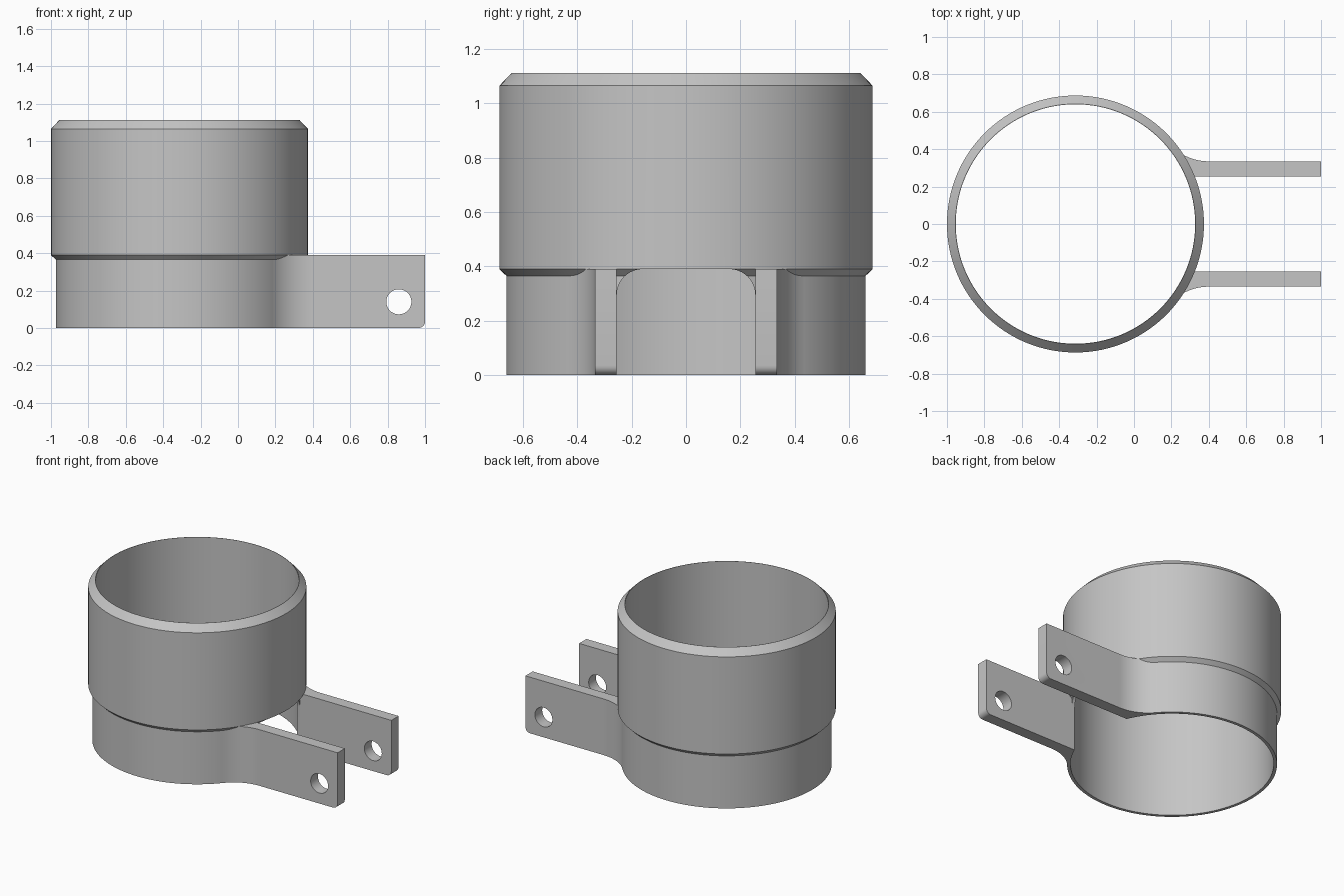
import bpy, bmesh, math
from mathutils import Vector, Matrix

cube = bpy.data.objects.get("Cube")
if cube:
    bpy.data.objects.remove(cube, do_unlink=True)

CX = -0.313                              # axis of the sleeve
R_IN, R_LOW, R_OUT = 0.64, 0.661, 0.687
HEIGHT, EAR_TOP = 1.112, 0.39
GAP, EAR_OUT = 0.255, 0.335              # inner and outer y of the ears

grey = bpy.data.materials.new("plain grey")
grey.use_nodes = True
grey.diffuse_color = (0.56, 0.56, 0.56, 1)
grey.node_tree.nodes["Principled BSDF"].inputs["Base Color"].default_value = grey.diffuse_color


def make(name, bm):
    bmesh.ops.recalc_face_normals(bm, faces=bm.faces)
    mesh = bpy.data.meshes.new(name)
    bm.to_mesh(mesh)
    bm.free()
    mesh.materials.append(grey)
    ob = bpy.data.objects.new(name, mesh)
    bpy.context.collection.objects.link(ob)
    return ob


def prism(points, offset):
    """Extrude a closed outline of 3D points."""
    bm = bmesh.new()
    face = bm.faces.new([bm.verts.new(p) for p in points])
    new = bmesh.ops.extrude_face_region(bm, geom=[face], use_keep_orig=True)["geom"]
    bmesh.ops.translate(bm, vec=offset, verts=[v for v in new if isinstance(v, bmesh.types.BMVert)])
    return bm


def arc(cx, cy, r, a0, a1, n):
    return [(cx + r * math.cos(a0 + (a1 - a0) * i / n),
             cy + r * math.sin(a0 + (a1 - a0) * i / n)) for i in range(n + 1)]


def cut(ob, cutter):
    cutter.hide_render = True
    mod = ob.modifiers.new("cut", "BOOLEAN")
    mod.operation, mod.solver, mod.object = "DIFFERENCE", "EXACT", cutter
    activate(ob)
    bpy.ops.object.modifier_apply(modifier=mod.name)
    bpy.data.objects.remove(cutter, do_unlink=True)


def activate(ob):
    bpy.ops.object.select_all(action="DESELECT")
    ob.select_set(True)
    bpy.context.view_layer.objects.active = ob


def smooth(ob):
    activate(ob)
    bpy.ops.object.shade_smooth_by_angle(angle=math.radians(25))


# Sleeve: stepped wall with a chamfered rim, turned around its axis
profile = [(R_IN, 0), (R_LOW, 0), (R_LOW, 0.365), (R_OUT, EAR_TOP),
           (R_OUT, 1.065), (R_IN + 0.002, HEIGHT), (R_IN, HEIGHT)]
bm = bmesh.new()
verts = [bm.verts.new((CX + r, 0, z)) for r, z in profile]
edges = [bm.edges.new((verts[i], verts[(i + 1) % len(verts)])) for i in range(len(verts))]
bmesh.ops.spin(bm, geom=verts + edges, cent=(CX, 0, 0), axis=(0, 0, 1),
               angle=math.tau, steps=128, use_merge=True)
bmesh.ops.remove_doubles(bm, verts=bm.verts, dist=0.0001)
sleeve = make("sleeve", bm)

# Round-topped opening between the ears
r = 0.095
outline = [(GAP, -0.1)]
outline += arc(GAP - r, EAR_TOP - r, r, 0, math.pi / 2, 12)
outline += arc(r - GAP, EAR_TOP - r, r, math.pi / 2, math.pi, 12)
outline += [(-GAP, -0.1)]
cut(sleeve, make("opening_cutter", prism([(0, y, z) for y, z in outline], Vector((0.6, 0, 0)))))
smooth(sleeve)

# Ears: straight plates blended tangentially into the sleeve
fx = 0.4
dx = fx - CX
fr = (dx ** 2 + EAR_OUT ** 2 - R_LOW ** 2) / (2 * (R_LOW - EAR_OUT))
fy = EAR_OUT + fr
touch = math.atan2(fy, dx)
r_mid = (R_IN + R_LOW) / 2
plan = arc(fx, fy, fr, touch - math.pi, -math.pi / 2, 16)
plan += [(1, EAR_OUT), (1, GAP)]
plan += arc(CX, 0, r_mid, math.asin(GAP / r_mid), touch, 12)

for name, side in (("left_ear", 1), ("right_ear", -1)):
    bm = prism([(x, side * y, 0) for x, y in plan], Vector((0, 0, EAR_TOP)))
    # Rounded lower corner at the free end
    corner = [e for e in bm.edges if all(v.co.x > 0.99 and v.co.z < 0.01 for v in e.verts)]
    bmesh.ops.bevel(bm, geom=corner, offset=0.035, segments=6, profile=0.5, affect="EDGES")
    ear = make(name, bm)
    # Bolt hole
    bm = bmesh.new()
    bmesh.ops.create_cone(bm, cap_ends=True, segments=48, radius1=0.067, radius2=0.067, depth=0.4,
                          matrix=Matrix.Translation((0.86, side * 0.3, 0.14))
                          @ Matrix.Rotation(math.pi / 2, 4, "X"))
    cut(ear, make("hole_cutter", bm))
    smooth(ear)
